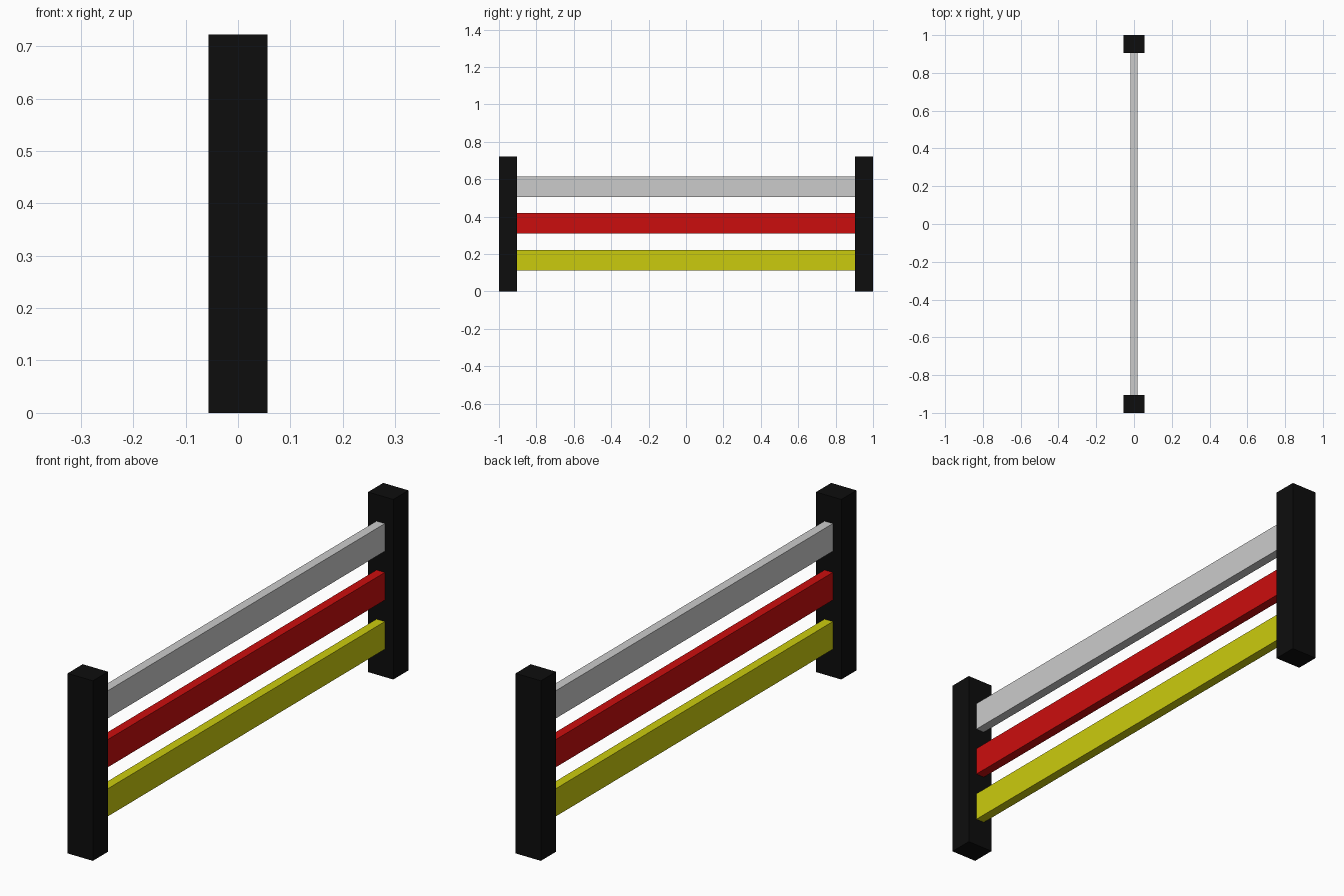
import bpy

if "Cube" in bpy.data.objects:
    bpy.data.objects.remove(bpy.data.objects["Cube"])


def material(name, rgb):
    m = bpy.data.materials.new(name)
    m.diffuse_color = (*rgb, 1.0)
    m.use_nodes = True
    m.node_tree.nodes["Principled BSDF"].inputs["Base Color"].default_value = m.diffuse_color
    return m


def box(name, center, size, mat):
    bpy.ops.mesh.primitive_cube_add(size=1, location=center)
    ob = bpy.context.object
    ob.name = name
    ob.scale = size
    bpy.ops.object.transform_apply(location=False, rotation=False, scale=True)
    ob.data.materials.append(mat)
    return ob


HI, LO = 0.6, 0.004
black = material("black", (LO, LO, LO))
grey = material("light grey", (HI, HI, HI))
red = material("red", (HI, LO, LO))
yellow = material("yellow", (HI, HI, LO))

POST_H, POST_W, POST_D = 0.722, 0.112, 0.096
RAIL_T, RAIL_H = 0.037, 0.111

# upright posts at both ends
for name, side in (("front_post", -1), ("back_post", 1)):
    box(name, (0, side * (1 - POST_D / 2), POST_H / 2),
        (POST_W, POST_D, POST_H), black)

# three coloured rails between the posts
for name, z, mat in (("lower_rail", 0.167, yellow),
                     ("middle_rail", 0.364, red),
                     ("upper_rail", 0.560, grey)):
    box(name, (0, 0, z), (RAIL_T, 2 * (1 - POST_D), RAIL_H), mat)
